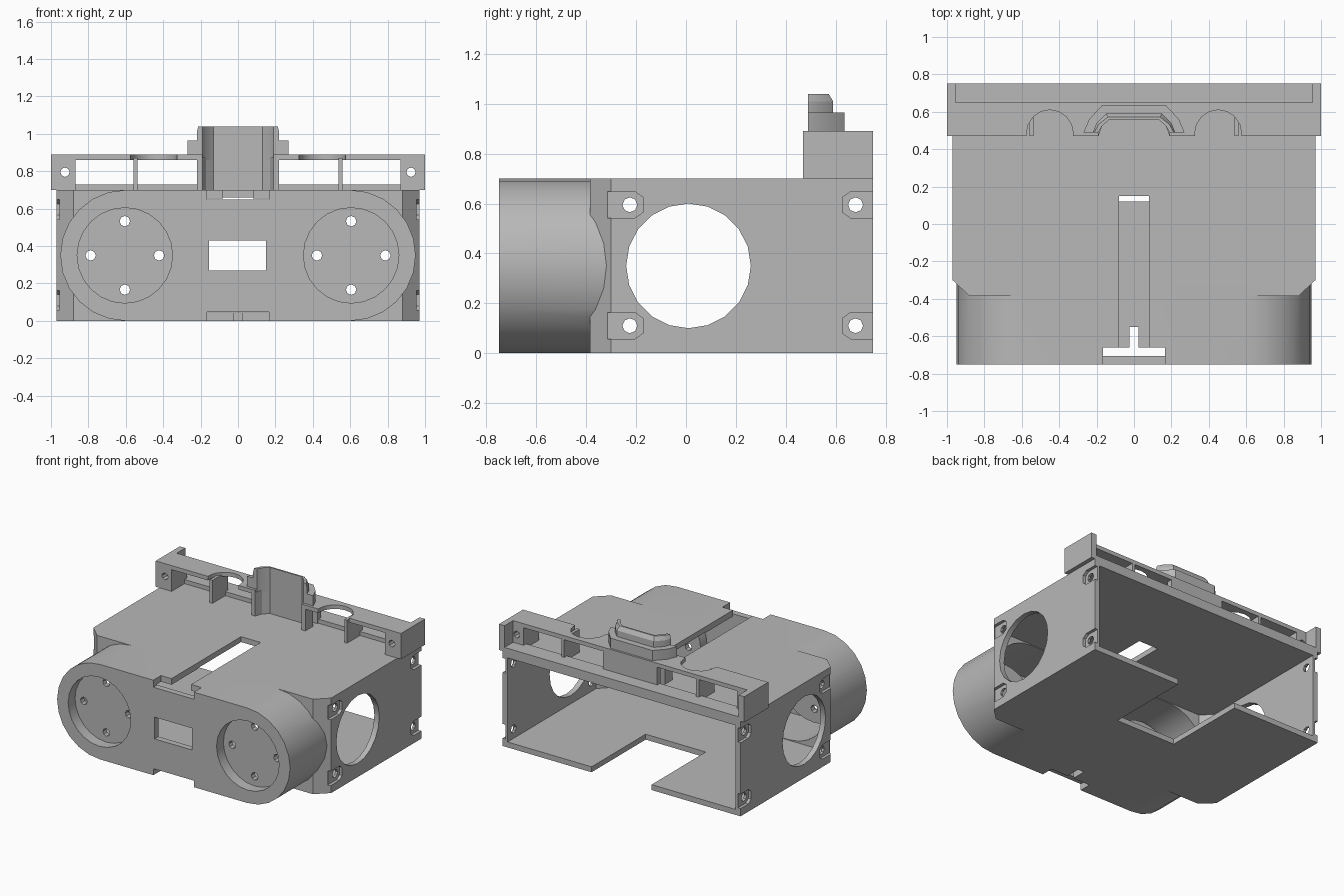
import bpy, bmesh, math

if "Cube" in bpy.data.objects:
    bpy.data.objects.remove(bpy.data.objects["Cube"], do_unlink=True)

grey = bpy.data.materials.new("plain grey")
grey.use_nodes = True
colour = (0.48, 0.48, 0.48, 1)
grey.diffuse_color = colour
for node in grey.node_tree.nodes:
    if node.type == 'BSDF_PRINCIPLED':
        node.inputs["Base Color"].default_value = colour

PLACE = {'x': lambda a, b, h: (h, a, b),
         'y': lambda a, b, h: (a, h, b),
         'z': lambda a, b, h: (a, b, h)}


def prism(name, pts, axis, lo, hi, top=None):
    """Outline extruded along an axis, optionally lofted to a second outline."""
    bm = bmesh.new()
    place = PLACE[axis]
    low = [bm.verts.new(place(a, b, lo)) for a, b in pts]
    high = [bm.verts.new(place(a, b, hi)) for a, b in (top or pts)]
    bm.faces.new(low)
    bm.faces.new(high)
    for i in range(len(low)):
        j = (i + 1) % len(low)
        bm.faces.new((low[i], low[j], high[j], high[i]))
    bmesh.ops.recalc_face_normals(bm, faces=bm.faces)
    mesh = bpy.data.meshes.new(name)
    bm.to_mesh(mesh)
    bm.free()
    mesh.materials.append(grey)
    obj = bpy.data.objects.new(name, mesh)
    bpy.context.collection.objects.link(obj)
    return obj


def box(name, x0, x1, y0, y1, z0, z1):
    return prism(name, [(x0, y0), (x1, y0), (x1, y1), (x0, y1)], 'z', z0, z1)


def circle(a, b, r, n=20):
    return [(a + r * math.cos(math.tau * i / n), b + r * math.sin(math.tau * i / n))
            for i in range(n)]


def pill(r, n=24):
    """Two half circles joined by straight runs."""
    pts = []
    for side, start in ((1, -0.5), (-1, 0.5)):
        for i in range(n // 2 + 1):
            t = math.pi * (start + 2 * i / n)
            pts.append((side * 0.6 + r * math.cos(t), 0.35 + r * math.sin(t)))
    return pts


def combine(target, tool, operation='DIFFERENCE'):
    mod = target.modifiers.new("join", 'BOOLEAN')
    mod.operation, mod.solver, mod.object = operation, 'EXACT', tool
    bpy.context.view_layer.objects.active = target
    bpy.ops.object.modifier_apply(modifier=mod.name)
    bpy.data.objects.remove(tool, do_unlink=True)


def mirrored(half):
    return half + [(-a, b) for a, b in reversed(half)]


# Body: box with chamfered front corners and a pill-shaped nose
body = prism("body_shell", mirrored([(0.88, -0.385), (0.97, -0.3), (0.97, 0.75)]), 'z', 0, 0.7)
combine(body, prism("nose", pill(0.35), 'y', -0.75, -0.3), 'UNION')
combine(body, prism("cavity", mirrored([(0.86, -0.35), (0.93, -0.28), (0.93, 1)]),
                    'z', 0.04, 0.66))
combine(body, prism("nose_cavity", pill(0.305), 'y', -0.705, -0.2))

# Floor cutout, roof slot, front notches and viewing window
for cut in (
    (-0.245, 0.245, 0.12, 1, -1, 0.1),
    (-0.08, 0.08, -0.68, 0.15, 0.6, 1),
    (-0.165, 0.165, -1, -0.66, 0.648, 1),
    (-0.165, 0.165, -1, -0.66, -1, 0.048),
    (-0.025, 0.025, -0.7, -0.55, -1, 0.1),
    (-0.155, 0.15, -1, -0.6, 0.27, 0.43),
):
    combine(body, box("cut", *cut))

for s in (-1, 1):
    # Round front recesses with four screw holes each
    x = s * 0.605
    combine(body, prism("cup", circle(x, 0.35, 0.285, 24), 'y', -0.725, -0.63), 'UNION')
    combine(body, prism("recess", circle(x, 0.35, 0.255, 24), 'y', -1, -0.67))
    for dx, dz in ((0.183, 0), (-0.183, 0), (0, 0.183), (0, -0.183)):
        combine(body, prism("screw", circle(x + dx, 0.35 + dz, 0.028, 8), 'y', -0.8, -0.5))
    # Large side opening, corner pockets and their screw holes
    lo, hi = sorted((s * 0.8, s * 1.1))
    combine(body, prism("side_hole", circle(0.01, 0.35, 0.25), 'x', lo, hi))
    p_lo, p_hi = sorted((s * 0.948, s * 1.1))
    for z in (0.11, 0.595):
        for edge, d in ((-0.315, 1), (0.77, -1)):
            pocket = [(edge, z - 0.053), (edge + d * 0.11, z - 0.053),
                      (edge + d * 0.142, z - 0.03), (edge + d * 0.142, z + 0.03),
                      (edge + d * 0.11, z + 0.053), (edge, z + 0.053)]
            combine(body, prism("pocket", pocket, 'x', p_lo, p_hi))
            y = edge + d * 0.09
            combine(body, prism("screw", circle(y, z, 0.03, 8), 'x', lo, hi))

# Stepped arch outlines
inner = [(0.19, 0.4), (0.19, 0.49), (0.17, 0.525), (0.13, 0.56)]


def arch(outer):
    """Closed wall outline between an outer half profile and the inner one."""
    rim = [(0.19, outer[0][1])] + inner[2:]
    return mirrored(outer)[::-1] + mirrored(rim)


# Top plate with scallops and an opening inside the arch
plate = box("top_plate", -1, 1, 0.47, 0.65, 0.86, 0.89)
combine(plate, prism("arch_opening", mirrored(inner), 'z', 0.5, 1.2))
for s in (-1, 1):
    scallop = [(s * 0.45 + 0.125 * math.cos(math.pi * i / 8),
                0.485 + 0.125 * math.sin(math.pi * i / 8)) for i in range(9)]
    scallop += [(s * 0.45 - 0.125, 0.4), (s * 0.45 + 0.125, 0.4)]
    combine(plate, prism("scallop", scallop, 'z', 0.8, 1))

parts = [body, plate]
upper = [(0.22, 0.49), (0.2, 0.54), (0.15, 0.59)]
bevel = [(0.212, 0.49), (0.19, 0.532), (0.14, 0.572)]
lower = [(0.27, 0.49), (0.24, 0.56), (0.17, 0.635)]
base = [(0.22, 0.47), (0.22, 0.56), (0.17, 0.62)]
parts += [
    prism("arch_base", arch(base), 'z', 0.7, 0.875),
    prism("arch_lower_step", arch(lower), 'z', 0.87, 0.965),
    prism("arch_upper_step", arch(upper), 'z', 0.96, 1.01),
    prism("arch_top", arch(upper), 'z', 1.01, 1.04, arch(bevel)),
    box("centre_wall", -0.22, 0.22, 0.61, 0.65, 0.7, 0.87),
    box("rear_sill", -0.96, 0.96, 0.62, 0.75, 0.69, 0.73),
]

# End blocks with rear caps and screw holes, and thin ribs
for s, side in ((-1, "right"), (1, "left")):
    x0, x1 = sorted((s * 0.87, s))
    block = box(side + "_end_block", x0, x1, 0.47, 0.65, 0.7, 0.89)
    combine(block, prism("screw", circle(s * 0.925, 0.795, 0.025, 8), 'y', 0.3, 0.9))
    x0, x1 = sorted((s * 0.955, s))
    cap = box(side + "_end_cap", x0, x1, 0.64, 0.75, 0.7, 0.89)
    x0, x1 = sorted((s * 0.538, s * 0.56))
    parts += [block, cap, box(side + "_rib", x0, x1, 0.47, 0.65, 0.69, 0.87)]

# Smooth round walls, keep real edges sharp
bpy.ops.object.select_all(action='DESELECT')
for obj in parts:
    obj.select_set(True)
bpy.context.view_layer.objects.active = body
bpy.ops.object.shade_smooth_by_angle(angle=math.radians(25))
